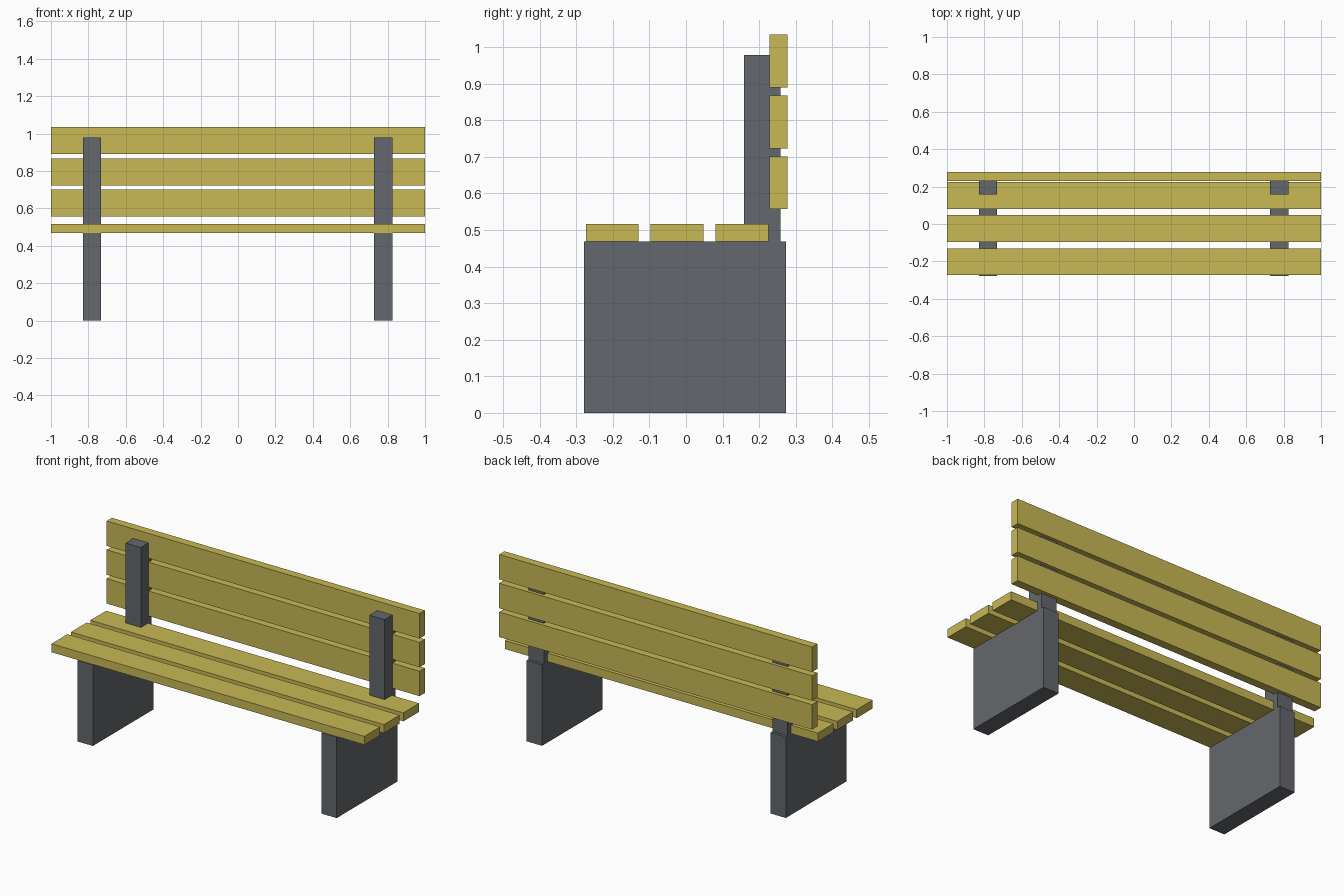
import bpy

default_cube = bpy.data.objects.get("Cube")
if default_cube:
    bpy.data.objects.remove(default_cube, do_unlink=True)


def make_material(name, rgb):
    mat = bpy.data.materials.new(name)
    mat.use_nodes = True
    colour = (*rgb, 1.0)
    mat.diffuse_color = colour
    mat.node_tree.nodes["Principled BSDF"].inputs["Base Color"].default_value = colour
    return mat


def box(name, x, y, z, mat):
    """Flat-shaded box from (min, max) extents on each axis."""
    spans = (x, y, z)
    bpy.ops.mesh.primitive_cube_add(size=1, location=[(a + b) / 2 for a, b in spans])
    obj = bpy.context.object
    obj.name = name
    obj.scale = [b - a for a, b in spans]
    bpy.ops.object.transform_apply(location=False, rotation=False, scale=True)
    obj.data.materials.append(mat)
    return obj


wood = make_material("yellow wood", (0.578, 0.479, 0.089))
metal = make_material("dark grey", (0.127, 0.136, 0.150))

SLAT_WIDTH = 0.144
LENGTH = (-1, 1)
SEAT_Z = 0.468

# Seat slats, front to back
for i, name in enumerate(("front", "middle", "rear")):
    y = -0.274 + i * 0.1775
    box(f"seat_slat_{name}", LENGTH, (y, y + SLAT_WIDTH), (SEAT_Z, 0.517), wood)

# Backrest slats, bottom to top
for i, name in enumerate(("lower", "middle", "upper")):
    z = 0.557 + i * 0.1665
    box(f"back_slat_{name}", LENGTH, (0.229, 0.277), (z, z + SLAT_WIDTH), wood)

# Panel legs with backrest posts standing on them
for side, centre in (("right", -0.781), ("left", 0.777)):
    x = (centre - 0.049, centre + 0.049)
    box(f"{side}_leg_panel", x, (-0.279, 0.274), (0, SEAT_Z), metal)
    box(f"{side}_back_post", x, (0.159, 0.258), (SEAT_Z, 0.979), metal)
